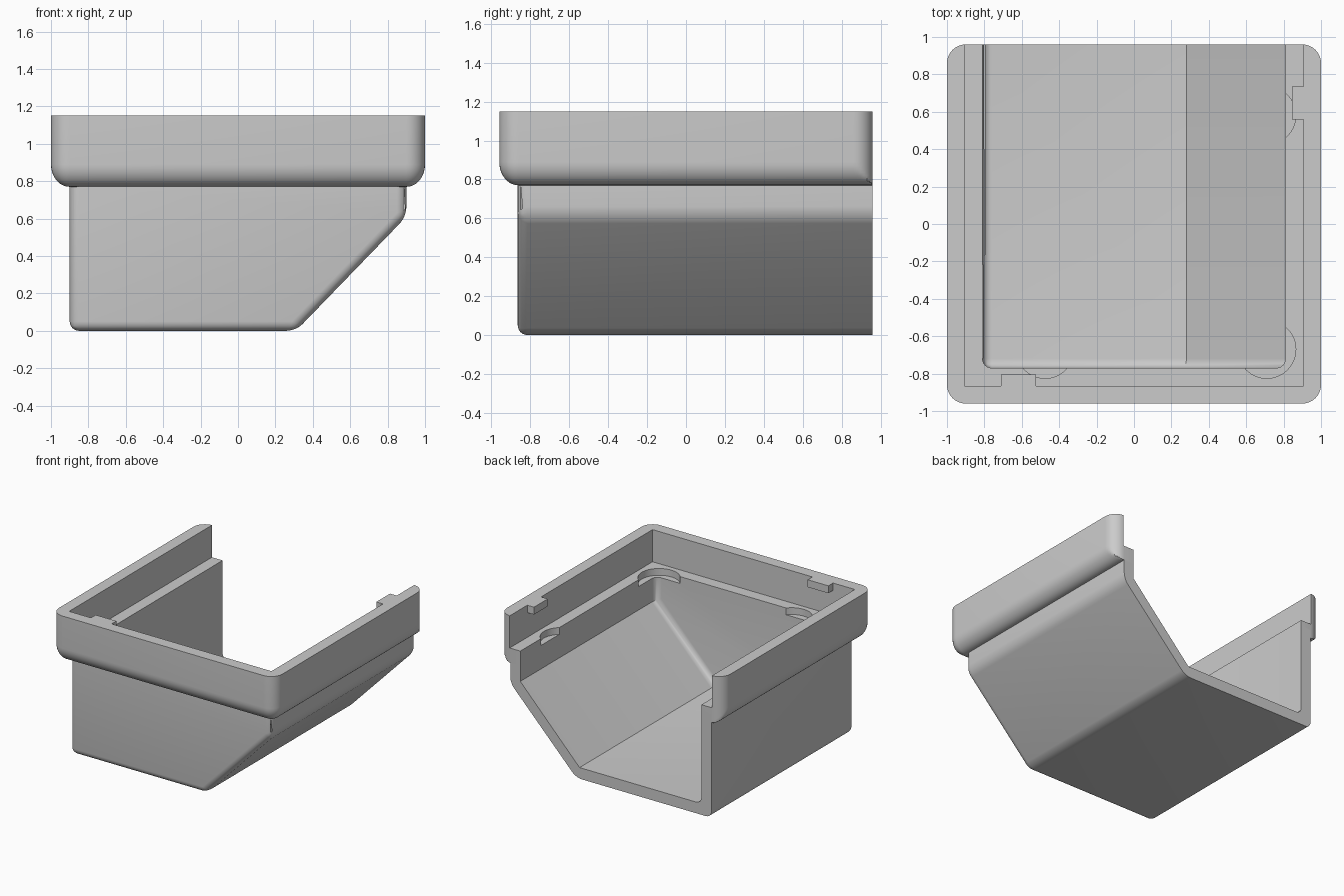
import bpy, bmesh, math

cube = bpy.data.objects.get("Cube")
if cube:
    bpy.data.objects.remove(cube, do_unlink=True)

BACK, TOP, RIM_Z, LEDGE_Z = 0.96, 1.15, 0.77, 0.89

grey = bpy.data.materials.new("light grey plastic")
grey.use_nodes = True
grey.diffuse_color = (0.6, 0.6, 0.6, 1)
grey.node_tree.nodes["Principled BSDF"].inputs["Base Color"].default_value = (0.6, 0.6, 0.6, 1)


def finish(bm, name):
    bmesh.ops.recalc_face_normals(bm, faces=bm.faces)
    mesh = bpy.data.meshes.new(name)
    bm.to_mesh(mesh)
    bm.free()
    mesh.materials.append(grey)
    obj = bpy.data.objects.new(name, mesh)
    bpy.context.collection.objects.link(obj)
    return obj


def loft(bm, sections):
    """Skin a list of closed point loops and cap both ends."""
    rings = [[bm.verts.new(p) for p in s] for s in sections]
    n = len(rings[0])
    for a, b in zip(rings, rings[1:]):
        for i in range(n):
            j = (i + 1) % n
            bm.faces.new((a[i], a[j], b[j], b[i]))
    bm.faces.new(rings[0])
    bm.faces.new(rings[-1])


def prism(name, profile, y0, y1, radius, rounded):
    """Extrude an x-z profile along y and round the edges chosen by a rule."""
    bm = bmesh.new()
    loft(bm, [[(x, y, z) for x, z in profile] for y in (y0, y1)])
    edges = [e for e in bm.edges if rounded(*[v.co for v in e.verts])]
    bmesh.ops.bevel(bm, geom=edges, offset=radius, segments=6, profile=0.5, affect='EDGES')
    return finish(bm, name)


def box(name, x0, x1, y0, y1, z0, z1):
    bm = bmesh.new()
    loft(bm, [[(x0, y0, z), (x1, y0, z), (x1, y1, z), (x0, y1, z)] for z in (z0, z1)])
    return finish(bm, name)


def disc(name, x, y, radius, z0, z1, n=64):
    bm = bmesh.new()
    ring = [(x + radius * math.cos(2 * math.pi * i / n),
             y + radius * math.sin(2 * math.pi * i / n)) for i in range(n)]
    loft(bm, [[(px, py, z) for px, py in ring] for z in (z0, z1)])
    return finish(bm, name)


def combine(target, tool, operation):
    mod = target.modifiers.new(operation, 'BOOLEAN')
    mod.operation, mod.object, mod.solver = operation, tool, 'EXACT'
    bpy.context.view_layer.objects.active = target
    bpy.ops.object.modifier_apply(modifier=mod.name)
    bpy.data.objects.remove(tool, do_unlink=True)


# Lower bin with a sloping right side; back and top edges stay sharp
bin_top = 0.85
outer = [(-0.9, 0), (0.31, 0), (0.9, 0.61), (0.9, bin_top), (-0.9, bin_top)]
tray = prism("open_back_tray", outer, -0.865, BACK, 0.05,
             lambda a, b: min(a.y, b.y) < 0 and min(a.z, b.z) < bin_top - 0.01)


# Wide collar with rounded corners and a rounded underside on three sides
def collar_section(inset, z, r=0.1, n=8):
    half = []
    for i in range(n + 1):      # front corner
        a = -math.pi / 2 + i * math.pi / 2 / n
        half.append((1 - r + (r - inset) * math.cos(a), -BACK + r + (r - inset) * math.sin(a)))
    for i in range(n + 1):      # back corner, trimmed by the rounded underside
        a = i * math.pi / 2 / n
        half.append((min(1 - r + r * math.cos(a), 1 - inset), BACK - r + r * math.sin(a)))
    return [(x, y, z) for x, y in half] + [(-x, y, z) for x, y in reversed(half)]


bm = bmesh.new()
steps = [i * math.pi / 20 for i in range(11)]
loft(bm, [collar_section(0.098 * (1 - math.sin(a)), RIM_Z + 0.12 * (1 - math.cos(a))) for a in steps]
     + [collar_section(0, TOP)])
combine(tray, finish(bm, "collar"), 'UNION')

# Hollow of the bin, open at the back
inner = [(-0.81, 0.09), (0.28, 0.09), (0.81, 0.645), (0.81, 1.3), (-0.81, 1.3)]


def hollow_edge(a, b):
    front = a.y < 0 and b.y < 0 and min(a.z, b.z) < 1.2
    floor_left = max(a.x, b.x) < -0.8 and max(a.z, b.z) < 0.1
    return front or floor_left


combine(tray, prism("hollow", inner, -0.77, 1.2, 0.05, hollow_edge), 'DIFFERENCE')

# Wider recess inside the collar, leaving a ledge
combine(tray, box("recess", -0.905, 0.905, -0.865, 1.2, LEDGE_Z, 1.4), 'DIFFERENCE')

# Round pockets sunk in the ledge
for x, y in [(0.71, -0.67), (-0.475, -0.67), (0.71, 0.58)]:
    combine(tray, disc("pocket", x, y, 0.155, LEDGE_Z - 0.055, LEDGE_Z + 0.05), 'DIFFERENCE')

# Small catches under the lip, flush with the top
combine(tray, box("side_catch", 0.845, 0.95, 0.56, 0.735, TOP - 0.06, TOP), 'UNION')
combine(tray, box("front_catch", -0.71, -0.525, -0.91, -0.805, TOP - 0.06, TOP), 'UNION')

# Smooth roundings, crisp edges
bpy.ops.object.select_all(action='DESELECT')
tray.select_set(True)
bpy.context.view_layer.objects.active = tray
bpy.ops.object.shade_smooth_by_angle(angle=math.radians(30))
